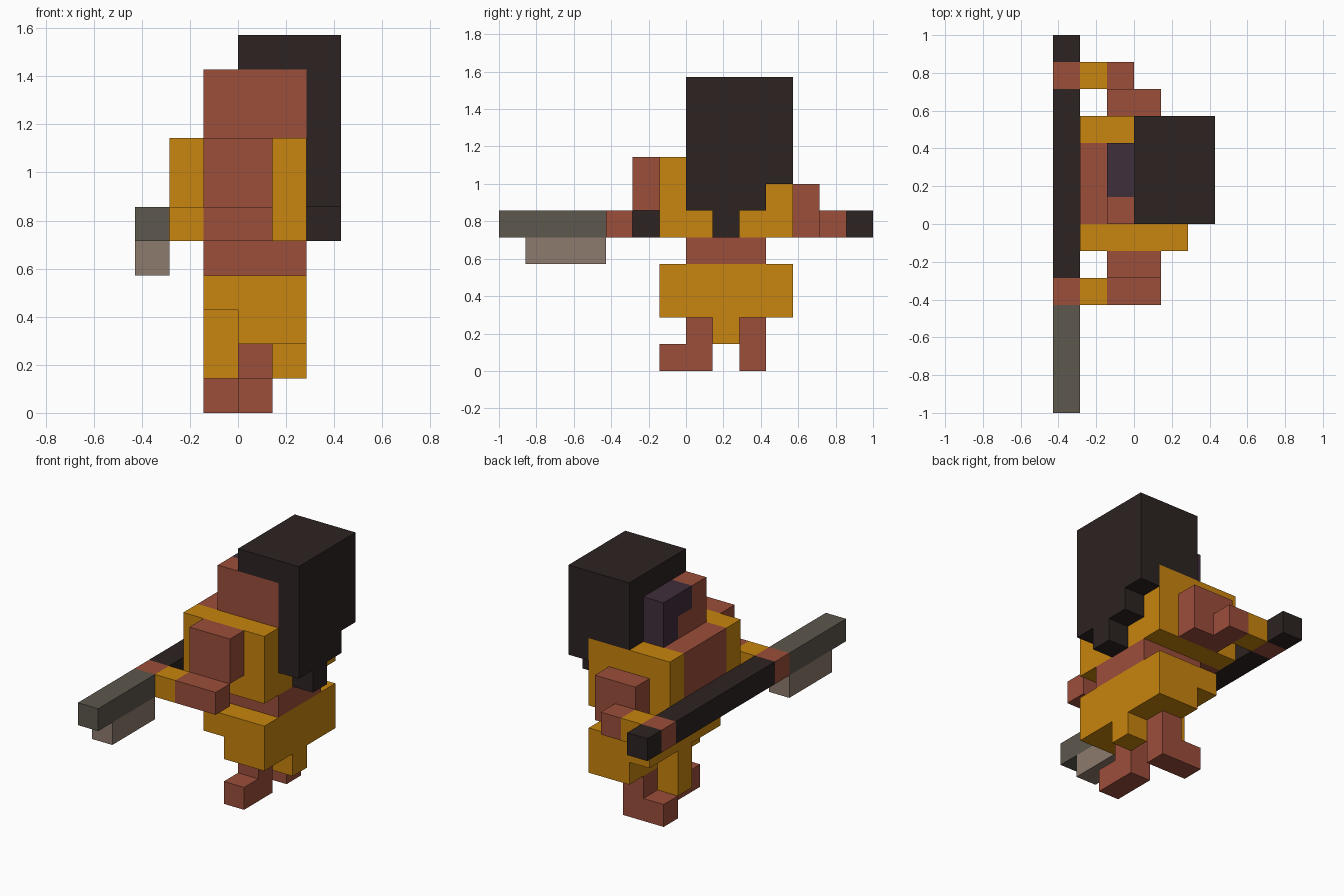
import bpy, bmesh
from mathutils import Vector

if "Cube" in bpy.data.objects:
    bpy.data.objects.remove(bpy.data.objects["Cube"])

U = 1 / 7   # one block
grid = {}   # block position -> part name; later parts replace earlier ones
skin_of = {}  # part name -> material


def material(name, code):
    rgb = [c / 255 for c in bytes.fromhex(code)]
    m = bpy.data.materials.new(name)
    m.diffuse_color = (*[((c + 0.055) / 1.055) ** 2.4 for c in rgb], 1)
    m.use_nodes = True
    m.node_tree.nodes["Principled BSDF"].inputs["Base Color"].default_value = m.diffuse_color
    return m


SKIN = material("red brown skin", "9c4e3b")
GOLD = material("gold cloth", "c8850e")
DARK = material("dark hair and wood", "2c2322")
STEEL = material("grey steel", "5d574d")
PALE = material("pale steel", "8d7b6e")
PLUM = material("plum band", "402e3c")


def block(part, mat, x, y, z, w=1, d=1, h=1):
    # Fill a box of blocks from its low corner
    skin_of[part] = mat
    for i in range(w):
        for j in range(d):
            for k in range(h):
                grid[x + i, y + j, z + k] = part


# Legs: one foot points forward, the other to the side
block("front_leg", SKIN, 0, 0, 0, h=2)
block("front_leg", SKIN, 0, -1, 0)
block("rear_leg", SKIN, 0, 2, 0, h=2)
block("rear_leg", SKIN, -1, 2, 0)

# Skirt with two hanging flaps
block("skirt", GOLD, -1, -1, 3, w=3, d=5)
block("skirt", GOLD, 0, -1, 2, w=2, d=5)
block("skirt_flaps", GOLD, -1, 1, 1, h=2)
block("skirt_flaps", GOLD, 1, 1, 1)

# Body: the bare chest is set into the vest
block("waist", SKIN, -1, 0, 4, w=3, d=3)
block("vest", GOLD, -2, -1, 5, w=4, d=5, h=3)
block("chest", SKIN, -2, 0, 5, w=3, d=3, h=3)

# Hair mass with uneven locks down the back, then the face cut into it
block("hair", DARK, 0, 0, 8, w=3, d=4, h=3)
for y, z in enumerate((6, 5, 6, 7)):
    block("hair", DARK, 2, y, z, h=8 - z)
block("face_band", PLUM, -1, 1, 8, d=2, h=2)
block("head", SKIN, -1, 0, 8, w=3, h=2)
block("head", SKIN, -1, 1, 8)

# Weapon: one long row with a blade
block("shaft", DARK, -3, -2, 5, d=9)
block("blade", STEEL, -3, -7, 5, d=4)
block("blade_edge", PALE, -3, -6, 4, d=3)

# Arms, with matching bracelets and hands on the weapon
block("front_arm", SKIN, -1, -2, 6, w=2, h=2)
block("front_arm", SKIN, -1, -3, 5, w=2)
block("rear_arm", SKIN, -1, 4, 5, w=2, h=2)
block("rear_arm", SKIN, -1, 5, 5)
for y in (-3, 5):
    block("bracelets", GOLD, -2, y, 5)
    block("hands", SKIN, -3, y, 5)


def build(part, mat):
    # Outer block faces only, merged into large flat faces
    bm = bmesh.new()
    for cell in [c for c, p in grid.items() if p == part]:
        for axis in range(3):
            for side in (-1, 1):
                near = list(cell)
                near[axis] += side
                if tuple(near) in grid:
                    continue
                n, s, t = Vector(), Vector(), Vector()
                n[axis], s[axis - 2], t[axis - 1] = side / 2, 0.5, 0.5
                mid = Vector(cell) + Vector((0.5, 0.5, 0.5)) + n
                ring = [mid - s - t, mid + s - t, mid + s + t, mid - s + t]
                bm.faces.new([bm.verts.new(p * U) for p in ring[::side]])
    bmesh.ops.remove_doubles(bm, verts=bm.verts[:], dist=1e-4)
    bmesh.ops.dissolve_limit(bm, angle_limit=0.01, verts=bm.verts[:], edges=bm.edges[:])
    mesh = bpy.data.meshes.new(part)
    bm.to_mesh(mesh)
    bm.free()
    mesh.materials.append(mat)
    bpy.context.collection.objects.link(bpy.data.objects.new(part, mesh))


for part, mat in skin_of.items():
    build(part, mat)
